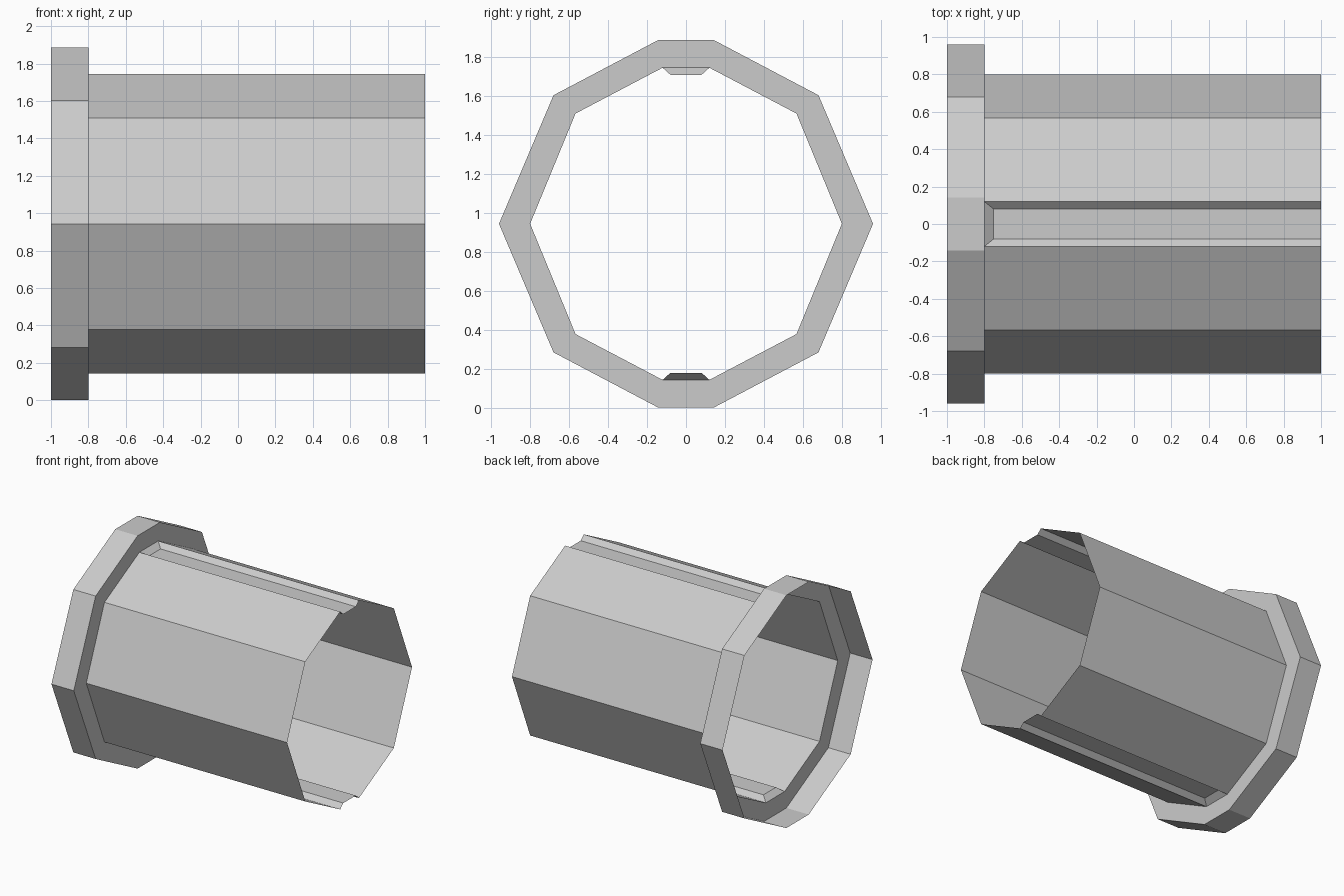
import bpy, bmesh

if "Cube" in bpy.data.objects:
    bpy.data.objects.remove(bpy.data.objects["Cube"])

CZ = 0.943  # axis height


def ring(bm, x, half):
    """Ten-sided loop mirrored from three (y, z) points of one quarter."""
    side, corner, top = half
    upper = [side, corner, top, (-top[0], top[1]), (-corner[0], corner[1])]
    pts = upper + [(-y, -z) for y, z in upper]
    return [bm.verts.new((x, y, CZ + z)) for y, z in pts]


def bridge(bm, a, b, skip=()):
    n = len(a)
    for i in range(n):
        if i not in skip:
            j = (i + 1) % n
            bm.faces.new((a[i], a[j], b[j], b[i]))


def finish(bm, name):
    mesh = bpy.data.meshes.new(name)
    bm.to_mesh(mesh)
    bm.free()
    bpy.context.collection.objects.link(bpy.data.objects.new(name, mesh))


FLANGE = [(0.96, 0), (0.68, 0.66), (0.143, 0.943)]
TUBE = [(0.80, 0), (0.567, 0.566), (0.12, 0.801)]

# Open flange: outer band plus the step down to the tube
bm = bmesh.new()
rim = ring(bm, -1.0, FLANGE)
shoulder = ring(bm, -0.8, FLANGE)
neck = ring(bm, -0.8, TUBE)
bridge(bm, rim, shoulder)
bridge(bm, shoulder, neck)
finish(bm, "flange")

# Thin tube with a sunken groove in the flat top and bottom facets
bm = bmesh.new()
start = ring(bm, -0.8, TUBE)
end = ring(bm, 1.0, TUBE)
bridge(bm, start, end, skip=(2, 7))
for i, s in ((2, 1), (7, -1)):
    a, b, c, d = start[i], start[i + 1], end[i + 1], end[i]
    z = CZ + s * 0.765
    fa, fb, fc, fd = [bm.verts.new((x, s * y, z)) for x, y in
                      ((-0.75, 0.08), (-0.75, -0.08), (1, -0.08), (1, 0.08))]
    for face in ((fa, fb, fc, fd), (a, b, fb, fa), (b, c, fc, fb), (a, fa, fd, d)):
        bm.faces.new(face)
finish(bm, "grooved_tube")
